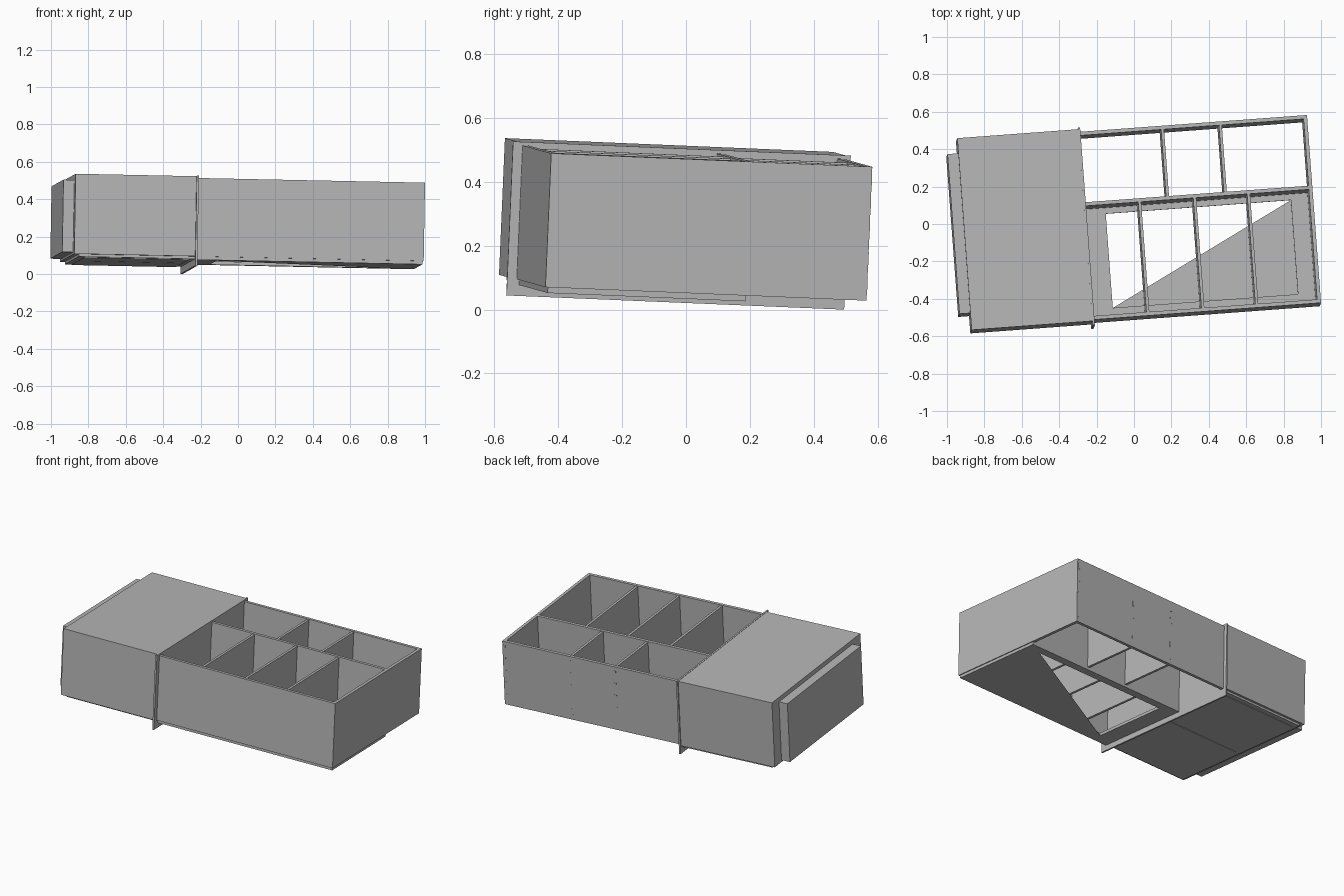
import bpy
import bmesh
from mathutils import Matrix, Vector

cube = bpy.data.objects.get("Cube")
if cube:
    bpy.data.objects.remove(cube, do_unlink=True)

grey = bpy.data.materials.new("plain_grey")
grey.use_nodes = True
tone = (0.47, 0.47, 0.47, 1)
grey.diffuse_color = tone
grey.node_tree.nodes["Principled BSDF"].inputs["Base Color"].default_value = tone

# The whole crate rests slightly turned and tipped
u = Vector((1, 0.074, -0.0205)).normalized()
w = u.cross(Vector((-0.074, 1, -0.042))).normalized()
v = w.cross(u)
TILT = Matrix((u, v, w)).transposed().to_4x4()


def finish(name, bm):
    mesh = bpy.data.meshes.new(name)
    bm.to_mesh(mesh)
    bm.free()
    mesh.materials.append(grey)
    obj = bpy.data.objects.new(name, mesh)
    obj.matrix_world = TILT
    bpy.context.collection.objects.link(obj)
    return obj


def add_box(bm, xs, ys, zs):
    size = [b - a for a, b in (xs, ys, zs)]
    mid = [(a + b) / 2 for a, b in (xs, ys, zs)]
    bmesh.ops.create_cube(bm, size=1, matrix=Matrix.Translation(mid) @ Matrix.Diagonal((*size, 1)))


def boxes(name, *parts):
    bm = bmesh.new()
    for part in parts:
        add_box(bm, *part)
    return finish(name, bm)


T = 0.02                       # board thickness
LEFT, RIGHT = -0.26, 0.956     # tray length
FRONT, BACK = -0.515, 0.493    # tray depth
MID = 0.095                    # front face of the middle wall
LOW, TOP = 0.068, 0.487
height = (LOW, TOP)

# Tray walls
boxes("front_wall", ((LEFT, RIGHT), (FRONT, FRONT + T), height))
boxes("back_wall", ((LEFT, RIGHT), (BACK - T, BACK), height))
boxes("end_wall", ((RIGHT - T, RIGHT), (FRONT + T, BACK - T), height))
boxes("middle_wall", ((LEFT, RIGHT - T), (MID, MID + T), height))

# Compartment dividers
rows = {
    "front_divider": ((0.029, 0.324, 0.613), (FRONT + T, MID)),
    "back_divider": ((0.18, 0.49), (MID + T, BACK - T)),
}
for name, (places, depth) in rows.items():
    for x in places:
        boxes(name, ((x - 0.008, x + 0.008), depth, (LOW, TOP - 0.004)))

# Joint tabs showing on the back wall
for x in (*rows["back_divider"][0], RIGHT - 0.012):
    tabs = [((x - 0.008, x + 0.008), (BACK - 0.01, BACK + 0.001), (z, z + 0.04))
            for z in (0.1, 0.18, 0.26, 0.34, 0.42)]
    boxes("joint_tabs", *tabs)

# Floor frame under the front row, around a rectangular opening
hx, hy = (-0.148, 0.845), (-0.442, 0.063)
fx, fy, fz = (LEFT, RIGHT - 0.006), (FRONT + 0.008, MID + T), (0.05, LOW)
boxes("floor_frame",
      (fx, (fy[0], hy[0]), fz), (fx, (hy[1], fy[1]), fz),
      ((fx[0], hx[0]), hy, fz), ((hx[1], fx[1]), hy, fz))

# Triangular panel closing half the opening
bm = bmesh.new()
corners = ((hx[0], hy[0]), (hx[1], hy[0]), (hx[1], hy[1]))
bm.faces.new([bm.verts.new((x, y, fz[0])) for x, y in corners])
finish("corner_panel", bm)

# Closed cabinet, its partition and end block
boxes("cabinet", ((-0.918, -0.268), (-0.522, 0.507), (LOW, 0.496)))
boxes("partition", ((-0.27, -0.259), (-0.545, 0.515), (0.016, 0.498)))
boxes("end_block", ((-0.976, -0.9), (-0.43, 0.427), (0.08, 0.467)))

# Cabinet base: slab with two thin panels and a seam between
boxes("cabinet_base", ((-0.892, -0.27), (-0.5, 0.492), (0.054, LOW)))
for y0, y1 in ((-0.47, -0.015), (0.01, 0.46)):
    boxes("base_panel", ((-0.86, -0.3), (y0, y1), (0.05, 0.055)))
